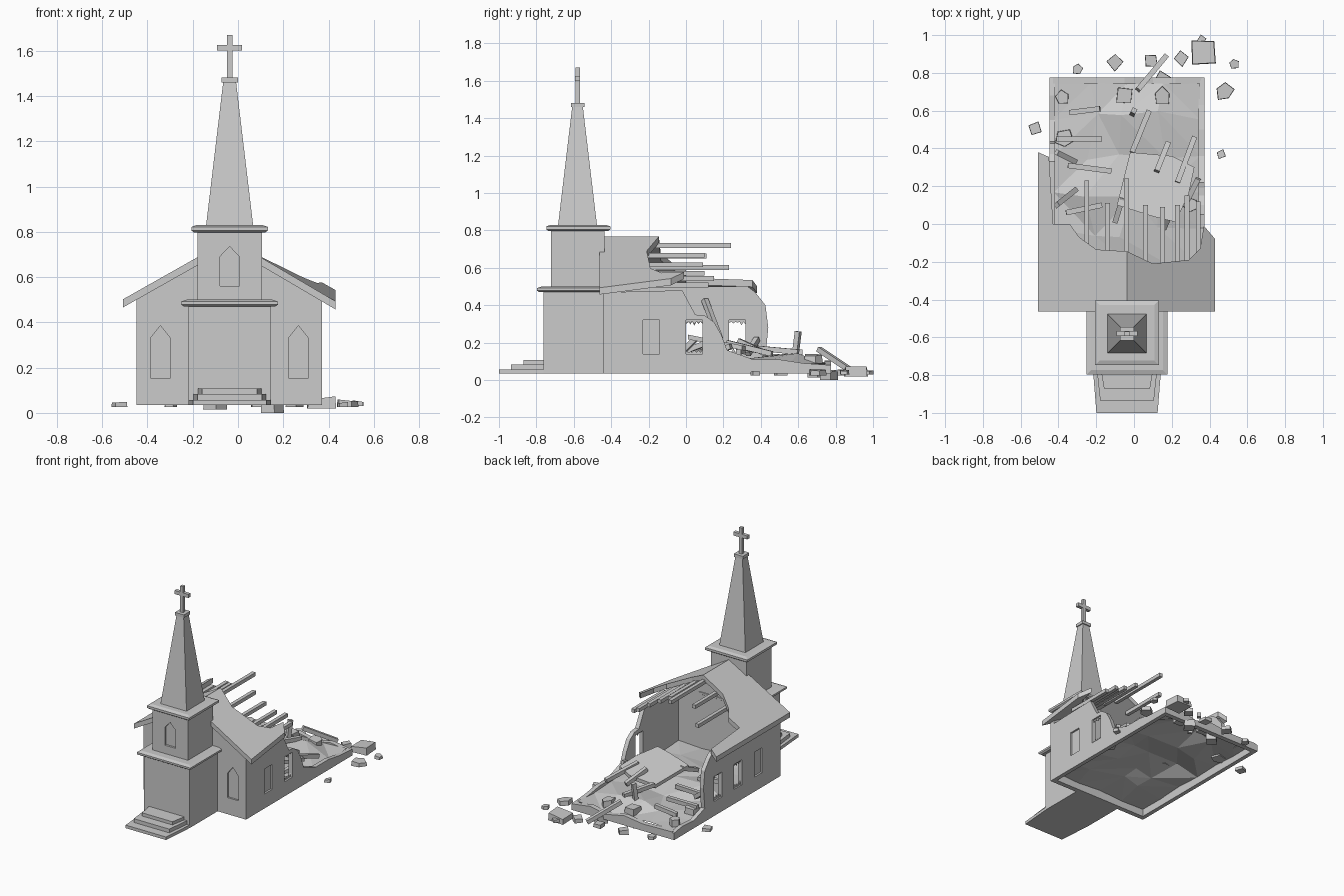
import bpy, bmesh, math, random
from mathutils import Vector, Matrix

if "Cube" in bpy.data.objects:
    bpy.data.objects.remove(bpy.data.objects["Cube"])

random.seed(11)
CX = -0.037           # church centre line
BASE = 0.035          # foot of the walls


def make(name, bm):
    bmesh.ops.recalc_face_normals(bm, faces=bm.faces)
    me = bpy.data.meshes.new(name)
    bm.to_mesh(me)
    bm.free()
    ob = bpy.data.objects.new(name, me)
    bpy.context.collection.objects.link(ob)
    return ob


def loft(name, bottom, top):
    bm = bmesh.new()
    a = [bm.verts.new(p) for p in bottom]
    b = [bm.verts.new(p) for p in top]
    bm.faces.new(a)
    bm.faces.new(b)
    for i in range(len(a)):
        j = (i + 1) % len(a)
        bm.faces.new((a[i], a[j], b[j], b[i]))
    return make(name, bm)


def prism(name, pts, axis, lo, hi):
    """Extrude a 2D outline along x, y or z."""
    put = {'x': lambda p, d: (d, p[0], p[1]),
           'y': lambda p, d: (p[0], d, p[1]),
           'z': lambda p, d: (p[0], p[1], d)}[axis]
    return loft(name, [put(p, lo) for p in pts], [put(p, hi) for p in pts])


def rect(x0, x1, y0, y1):
    return [(x0, y0), (x1, y0), (x1, y1), (x0, y1)]


def block(name, x0, x1, y0, y1, z0, z1):
    return prism(name, rect(x0, x1, y0, y1), 'z', z0, z1)


def cut(ob, cutter):
    m = ob.modifiers.new("cut", 'BOOLEAN')
    m.object, m.operation, m.solver = cutter, 'DIFFERENCE', 'EXACT'
    bpy.context.view_layer.objects.active = ob
    bpy.ops.object.modifier_apply(modifier=m.name)
    bpy.data.objects.remove(cutter)


def beam(name, p, q, w=0.026):
    p, q = Vector(p), Vector(q)
    bm = bmesh.new()
    rot = (q - p).to_track_quat('Z', 'Y').to_matrix().to_4x4()
    bmesh.ops.create_cube(bm, size=1, matrix=Matrix.Translation((p + q) / 2) @ rot
                          @ Matrix.Diagonal((w, w, (q - p).length, 1)))
    return make(name, bm)


def chunk(name, x, y, z, r, h):
    n = random.choice((4, 4, 5))
    a0 = random.random() * 6
    ring = []
    for i in range(n):
        a = a0 + math.tau * i / n
        k = r * random.uniform(0.8, 1.2)
        ring.append((x + k * math.cos(a), y + k * math.sin(a)))
    tilt = random.uniform(-0.15, 0.15)
    return loft(name, [(a, b, z) for a, b in ring],
                [(x + (a - x) * .95, y + (b - y) * .95, z + h + tilt * (a - x)) for a, b in ring])


def lancet(x, hw, z0, z1, z2):
    return [(x - hw, z0), (x + hw, z0), (x + hw, z1), (x, z2), (x - hw, z1)]


# Tower
lower = block("tower_lower", CX - .182, CX + .182, -.762, -.43, BASE, .48)
upper = block("tower_upper", CX - .143, CX + .143, -.722, -.435, .49, .81)
cut(upper, prism("cutter", lancet(CX, .043, .56, .69, .735), 'y', -.8, -.707))


# Tower cornices: chamfered bands
def cornice(name, r, y0, y1, z0, z1, c=.012):
    prof = [(-c, z0), (0, z0 + c * .7), (0, z1 - c * .7), (-c * 2, z1)]
    bm = bmesh.new()
    loops = [[bm.verts.new((x, y, z)) for x, y in rect(CX - r - d, CX + r + d, y0 - d, y1 + d)]
             for d, z in prof]
    bm.faces.new(loops[0])
    bm.faces.new(loops[-1])
    for a, b in zip(loops, loops[1:]):
        for i in range(4):
            bm.faces.new((a[i], a[(i + 1) % 4], b[(i + 1) % 4], b[i]))
    make(name, bm)


cornice("tower_lower_cornice", .214, -.797, -.40, .47, .50)
cornice("tower_upper_cornice", .169, -.747, -.405, .797, .83)

# Spire and cross
TY = -.58
sq = lambda r, z: [(x, y, z) for x, y in rect(CX - r, CX + r, TY - r, TY + r)]
loft("spire", sq(.104, .828), sq(.028, 1.465))
block("spire_cap", CX - .036, CX + .036, TY - .036, TY + .036, 1.46, 1.482)
block("cross_post", CX - .012, CX + .012, TY - .012, TY + .012, 1.48, 1.67)
block("cross_arm", CX - .055, CX + .055, TY - .0125, TY + .0125, 1.6, 1.626)

# Entrance steps, narrowing forwards
for i, (y, z0, z1) in enumerate([(-1, BASE, .057), (-.935, .057, .084), (-.87, .084, .107)]):
    w = .182 - .02 * i
    prism(f"step_{i + 1}", [(CX - w + .02, y), (CX + w - .02, y), (CX + w, -.75), (CX - w, -.75)],
          'z', z0, z1)

# Front gable wall with lancet recesses
gable = prism("front_gable_wall", [(-.448, BASE), (.372, BASE), (.372, .5), (CX, .735), (-.448, .5)],
              'y', -.44, -.405)
for x in (-.343, .267):
    cut(gable, prism("cutter", lancet(x, .044, .155, .33, .385), 'y', -.5, -.427))

# Broken side walls, profiles in (y, z)
left = prism("left_wall", [(-.41, BASE), (.775, BASE), (.775, .085), (.68, .1), (.55, .09), (.46, .12),
                           (.425, .13), (.44, .28), (.425, .4), (.37, .47), (.33, .5), (-.41, .5)],
             'x', -.448, -.418)
right = prism("right_wall", [(-.41, BASE), (.775, BASE), (.775, .08), (.63, .09), (.5, .11), (.36, .11),
                             (.22, .16), (.19, .24), (.15, .31), (.1, .345), (.05, .35), (-.02, .48),
                             (-.41, .47)], 'x', .342, .372)
prism("back_wall", [(-.43, BASE), (.36, BASE), (.36, .08), (.22, .1), (.1, .075), (-.05, .105),
                    (-.2, .085), (-.43, .09)], 'y', .74, .775)

# Side windows: front ones recessed, others open with glass shards
for wall, xa, xb, ys in ((left, -.5, -.435, (-.185, .045, .275)), (right, .359, .43, (-.185, .045))):
    for y in ys:
        lo, hi = (xa, xb) if y < 0 else (xa - .05 if xa < 0 else .3, xb + .05)
        cut(wall, prism("cutter", rect(y - .044, y + .044, .14, .32), 'x', lo, hi))
        if y > 0:
            x = -.434 if xa < 0 else .356
            for z, s in ((.32, -1), (.14, 1)):
                zig = [(y - .044 + .088 * i / 8, z + s * (.008 if i % 2 else .03 * random.uniform(.4, 1)))
                       for i in range(9)]
                prism("glass_shards", [(y - .044, z)] + zig + [(y + .044, z)], 'x', x - .003, x + .003)


# Broken roof slopes: plan outlines lifted on to the pitch
def roof_z(x, y):
    twist = max(0, x - .1) * .09 * (y + .38) / .23
    return .768 - .565 * abs(x - CX) + twist


def roof(name, pts):
    t = .036
    return loft(name, [(x, y, roof_z(x, y) - t) for x, y in pts], [(x, y, roof_z(x, y)) for x, y in pts])


roof("roof_left", [(CX, -.462), (-.508, -.462), (-.508, .38), (-.45, .355), (-.428, .0), (-.34, .0),
                   (-.29, -.07), (-.2, -.135), (CX, -.145)])
roof("roof_right", [(CX, -.462), (.43, -.462), (.43, -.08), (.37, -.01), (.35, -.13), (.29, -.19),
                    (.1, -.21), (CX, -.145)])

# Exposed purlins jutting from the broken roof
for x, y in ((-.25, .23), (-.14, .11), (-.04, .24), (.06, .1), (.15, .09), (.23, .1), (.28, .15), (.34, .12)):
    z = .722 - .565 * abs(x - CX)
    beam("roof_purlin", (x, -.24, z), (x, y, z))

# Rubble sheet over the floor, in large facets
bm = bmesh.new()
NX, NY = 4, 6
grid = []
for j in range(NY + 1):
    for i in range(NX + 1):
        edge = i in (0, NX) or j in (0, NY)
        k = 0 if edge else .05
        x = -.425 + .775 * i / NX + random.uniform(-k, k)
        y = -.41 + 1.155 * j / NY + random.uniform(-k, k)
        grid.append(bm.verts.new((x, y, (.08 if edge else .09) + random.uniform(0, .02 if edge else .06))))
for j in range(NY):
    for i in range(NX):
        a = j * (NX + 1) + i
        q = [grid[a], grid[a + 1], grid[a + NX + 2], grid[a + NX + 1]]
        if random.random() < .5:
            q = q[1:] + q[:1]
        bm.faces.new((q[0], q[1], q[2]))
        bm.faces.new((q[0], q[2], q[3]))
make("rubble_heap", bm)

# Fallen roof slab
slab = [(-.02, .38), (.2, .36), (.32, .3), (.29, .16), (.22, .01), (.1, .04), (-.09, .1)]
loft("fallen_slab", [(x, y, .22 - .2 * y) for x, y in slab], [(x, y, .245 - .2 * y) for x, y in slab])

# Fallen beams
for p, q in [((.02, .71, .165), (.17, .89, .045)), ((.08, .6, .15), (-.01, .38, .17)),
             ((.18, .43, .14), (.12, .28, .21)), ((.32, .46, .14), (.23, .22, .2)),
             ((-.34, .59, .12), (-.18, .61, .15)), ((-.41, .45, .14), (-.17, .45, .14)),
             ((-.35, .31, .16), (-.12, .28, .15)), ((-.31, .18, .22), (-.41, .1, .43)),
             ((-.36, .06, .16), (-.17, .1, .15)), ((-.1, .01, .16), (-.06, .14, .21)),
             ((-.41, .38, .22), (-.31, .33, .14)), ((-.01, .58, .1), (0, .6, .26)),
             ((.16, -.02, .15), (.19, .05, .22)), ((.34, .24, .18), (.28, .12, .14))]:
    beam("fallen_beam", p, q, .028)

# Rubble chunks inside and scattered outside
for x, y, r in [(-.38, .67, .045), (-.05, .68, .05), (.15, .68, .05), (-.37, .45, .05), (.3, .1, .04)]:
    chunk("inner_chunk", x, y, .085, r, .05)
for x, y, z, r, h in [(-.3, .82, .025, .03, .022), (-.1, .86, .025, .05, .03), (.09, .865, .025, .042, .025),
                      (.25, .88, .025, .045, .03), (.37, .91, .02, .08, .045), (.36, .975, .03, .025, .02),
                      (.53, .85, .03, .028, .022), (.48, .7, .025, .05, .03), (.46, .37, .025, .026, .02),
                      (-.525, .505, .025, .036, .022), (.15, .76, .0, .05, .05), (-.1, .7, .015, .05, .05)]:
    chunk("scattered_chunk", x, y, z, r, h)
